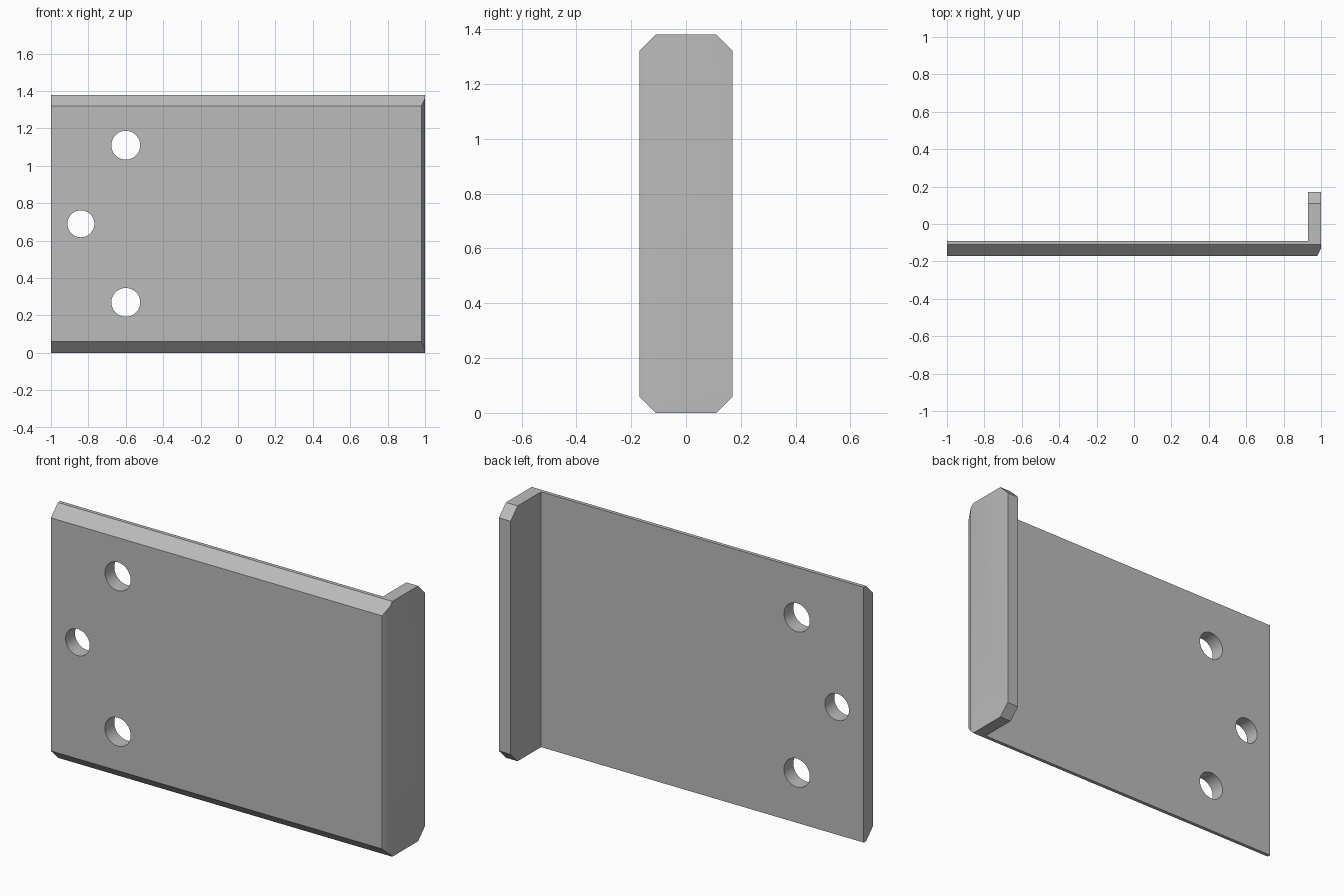
import bpy, bmesh, math
from mathutils import Matrix, Vector

cube = bpy.data.objects.get("Cube")
if cube:
    bpy.data.objects.remove(cube, do_unlink=True)

HEIGHT, DEPTH, BEVEL = 1.38, 0.17, 0.06
PLATE_BACK, FLANGE_INNER = -0.09, 0.93

grey = bpy.data.materials.new("plain_grey")
grey.use_nodes = True
colour = (0.5, 0.5, 0.5, 1)
grey.diffuse_color = colour
grey.node_tree.nodes["Principled BSDF"].inputs["Base Color"].default_value = colour


def make_object(name, bm):
    bmesh.ops.recalc_face_normals(bm, faces=bm.faces)
    mesh = bpy.data.meshes.new(name)
    bm.to_mesh(mesh)
    bm.free()
    mesh.materials.append(grey)
    obj = bpy.data.objects.new(name, mesh)
    bpy.context.collection.objects.link(obj)
    return obj


# Angle bracket: L-shaped plan with a trimmed outer corner, extruded upwards
plan = [(-1, -DEPTH), (0.98, -DEPTH), (1, -0.13), (1, DEPTH),
        (FLANGE_INNER, DEPTH), (FLANGE_INNER, PLATE_BACK), (-1, PLATE_BACK)]
bm = bmesh.new()
base = bm.faces.new([bm.verts.new((x, y, 0)) for x, y in plan])
top = bmesh.ops.extrude_face_region(bm, geom=[base])["geom"]
bmesh.ops.translate(bm, vec=(0, 0, HEIGHT),
                    verts=[g for g in top if isinstance(g, bmesh.types.BMVert)])

# Long chamfers along the front and back, top and bottom
for side in (-1, 1):
    for up, z in ((-1, BEVEL), (1, HEIGHT - BEVEL)):
        cut = bmesh.ops.bisect_plane(
            bm, geom=bm.verts[:] + bm.edges[:] + bm.faces[:], dist=1e-5,
            plane_co=Vector((0, side * DEPTH, z)),
            plane_no=Vector((0, side, up)), clear_outer=True)["geom_cut"]
        bmesh.ops.edgeloop_fill(
            bm, edges=[g for g in cut if isinstance(g, bmesh.types.BMEdge)])
bracket = make_object("angle_bracket", bm)

# Three bolt holes through the plate
bm = bmesh.new()
for x, z, radius in ((-0.6, 1.11, 0.077), (-0.6, 0.27, 0.077), (-0.84, 0.69, 0.072)):
    bmesh.ops.create_cone(
        bm, cap_ends=True, segments=48, radius1=radius, radius2=radius, depth=0.4,
        matrix=Matrix.Translation((x, -0.13, z)) @ Matrix.Rotation(math.pi / 2, 4, 'X'))
cutter = make_object("hole_cutter", bm)
cutter.hide_render = True

holes = bracket.modifiers.new("bolt_holes", 'BOOLEAN')
holes.operation = 'DIFFERENCE'
holes.solver = 'EXACT'
holes.object = cutter

bpy.ops.object.select_all(action='DESELECT')
bracket.select_set(True)
bpy.context.view_layer.objects.active = bracket
bpy.ops.object.modifier_apply(modifier=holes.name)
bpy.data.objects.remove(cutter, do_unlink=True)
bpy.ops.object.shade_smooth_by_angle(angle=math.radians(30))
